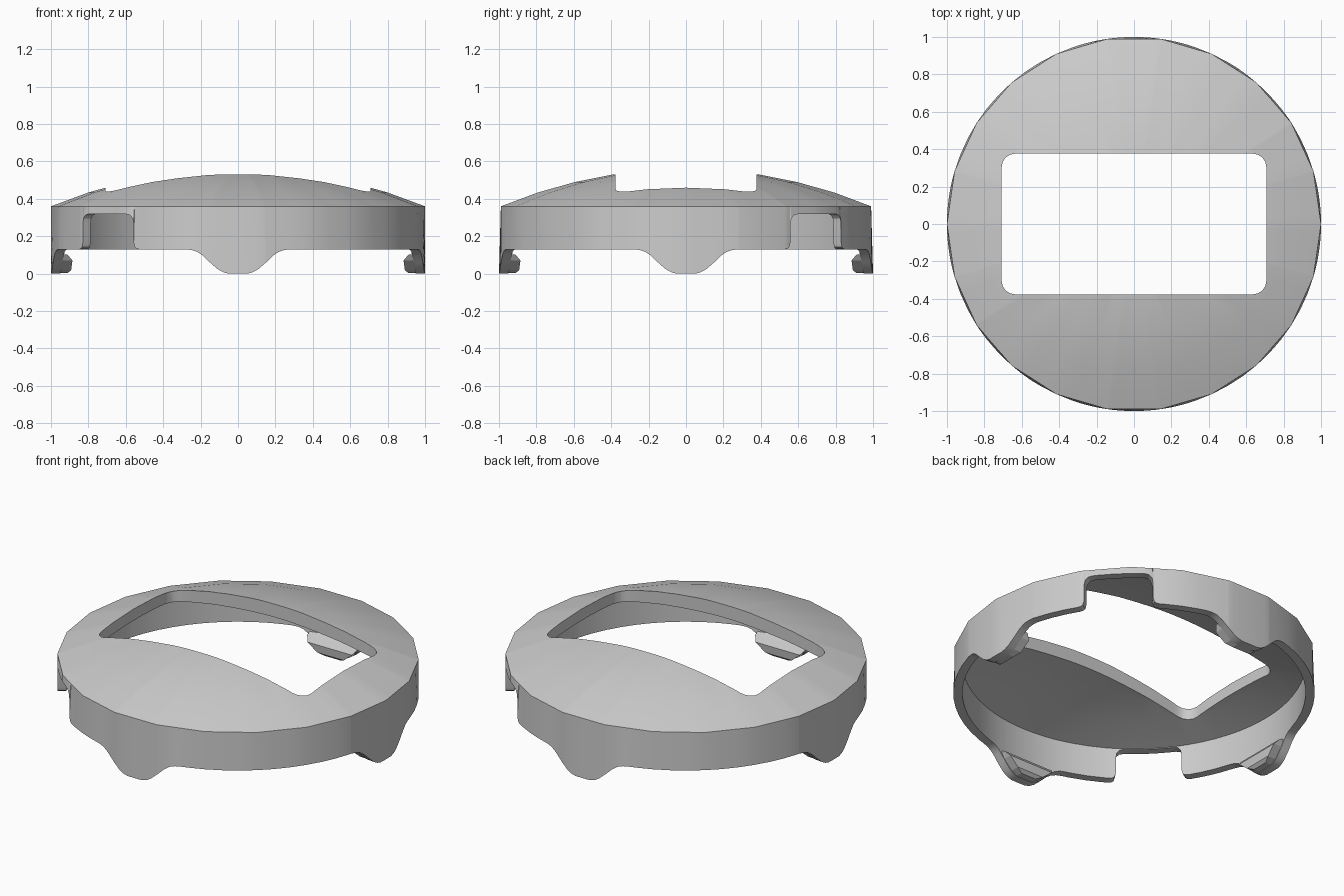
import bpy, bmesh, math
from math import radians, degrees, asin, sin, cos, pi, sqrt

old = bpy.data.objects.get("Cube")
if old:
    bpy.data.objects.remove(old, do_unlink=True)

grey = bpy.data.materials.new("light_grey")
grey.use_nodes = True
grey.diffuse_color = (0.6, 0.6, 0.6, 1)
grey.node_tree.nodes["Principled BSDF"].inputs["Base Color"].default_value = (0.6, 0.6, 0.6, 1)

SIDES, INNER, RIM_Z, BASE_Z = 22, 0.95, 0.36, 0.13
STEP = 2 * pi / SIDES


def make_object(name, bm):
    bmesh.ops.recalc_face_normals(bm, faces=bm.faces)
    mesh = bpy.data.meshes.new(name)
    bm.to_mesh(mesh)
    bm.free()
    mesh.materials.append(grey)
    ob = bpy.data.objects.new(name, mesh)
    bpy.context.collection.objects.link(ob)
    return ob


def activate(ob):
    bpy.ops.object.select_all(action='DESELECT')
    ob.select_set(True)
    bpy.context.view_layer.objects.active = ob


# Lower edge of the wall as (angle in degrees, height) around the ring
tab = [(0, 0), (.05, 0), (.08, .008), (.11, .025), (.15, .06),
       (.19, .098), (.22, .118), (.25, .127), (.28, BASE_Z)]
notch = [(8.4, .318), (9.8, .312), (10.7, .295), (11, .27),
         (11.1, .165), (11.5, .142), (12.2, .133), (13.2, BASE_Z)]
edge = {}
for centre in range(0, 360, 90):
    for s, z in tab:
        for sign in (1, -1):
            edge[round((centre + sign * degrees(asin(s))) % 360, 3)] = z
for centre in (45, 225):
    for a, z in notch:
        for sign in (1, -1):
            edge[round((centre + sign * a) % 360, 3)] = z
keys = sorted(edge)


def edge_height(a):
    for k0, k1 in zip(keys, keys[1:] + [360.0]):
        if k0 <= a <= k1:
            return edge[k0] + (edge[k1 % 360] - edge[k0]) * (a - k0) / (k1 - k0)


columns = dict(edge)
for i in range(SIDES * 3):
    a = round(degrees(i * STEP / 3), 3)
    if min(abs(a - k) for k in keys) > .25 or i % 3 == 0:
        columns.setdefault(a, edge_height(a))


# Domed cover and wall in one shell, the rim being a polygon
def polygon_radius(t):
    return cos(STEP / 2) / cos(t % STEP - STEP / 2)


def dome_z(r):
    return RIM_Z + .2 - 2.6 + sqrt(2.6 ** 2 - r * r)


def under_z(r):
    return .475 - .153 * (r / INNER) ** 2


bm = bmesh.new()
top = bm.verts.new((0, 0, dome_z(0)))
bottom = bm.verts.new((0, 0, under_z(0)))
rings = (.2, .4, .6, .8, 1)
loops = []
for a in sorted(columns):
    t = radians(a)
    p = polygon_radius(t)
    path = [(r * p, dome_z(r)) for r in rings]
    path += [(1, columns[a]), (INNER, columns[a])]
    path += [(r * INNER, under_z(r * INNER)) for r in reversed(rings)]
    loops.append([bm.verts.new((r * cos(t), r * sin(t), z)) for r, z in path])
for c0, c1 in zip(loops, loops[1:] + loops[:1]):
    bm.faces.new((top, c0[0], c1[0]))
    bm.faces.new((bottom, c1[-1], c0[-1]))
    for j in range(len(c0) - 1):
        bm.faces.new((c0[j], c0[j + 1], c1[j + 1], c1[j]))
cover = make_object("cover_shell", bm)

# Rounded rectangular window
bm = bmesh.new()
bmesh.ops.create_cube(bm, size=1)
for v in bm.verts:
    v.co = (v.co.x * 1.416, v.co.y * .754, v.co.z + .5)
upright = [e for e in bm.edges if abs(e.verts[0].co.z - e.verts[1].co.z) > .5]
bmesh.ops.bevel(bm, geom=upright, offset=.075, segments=4, profile=.5, affect='EDGES')
cutter = make_object("window_cutter", bm)
cutter.hide_render = True
activate(cover)
mod = cover.modifiers.new("window", 'BOOLEAN')
mod.operation = 'DIFFERENCE'
mod.solver = 'EXACT'
mod.object = cutter
bpy.ops.object.modifier_apply(modifier=mod.name)
bpy.data.objects.remove(cutter, do_unlink=True)
activate(cover)
bpy.ops.object.shade_smooth_by_angle(angle=radians(30))

# Snap lugs inside the four tabs, as rows of (height, inner radius, half width)
lug = [(.003, .91, .05), (.02, .892, .09), (.07, .885, .15), (.1, .91, .17), (.115, .945, .17)]
names = ("left", "back", "right", "front")
for i, name in enumerate(names):
    c, s = round(cos(i * pi / 2)), round(sin(i * pi / 2))
    bm = bmesh.new()
    rows = []
    for z, r, w in lug:
        rows.append([bm.verts.new((x * c - y * s, x * s + y * c, z))
                     for x, y in ((r, -w), (r, w), (.965, w), (.965, -w))])
    for r0, r1 in zip(rows, rows[1:]):
        for j in range(4):
            k = (j + 1) % 4
            bm.faces.new((r0[j], r0[k], r1[k], r1[j]))
    bm.faces.new(rows[0])
    bm.faces.new(rows[-1])
    make_object(name + "_snap_lug", bm)
